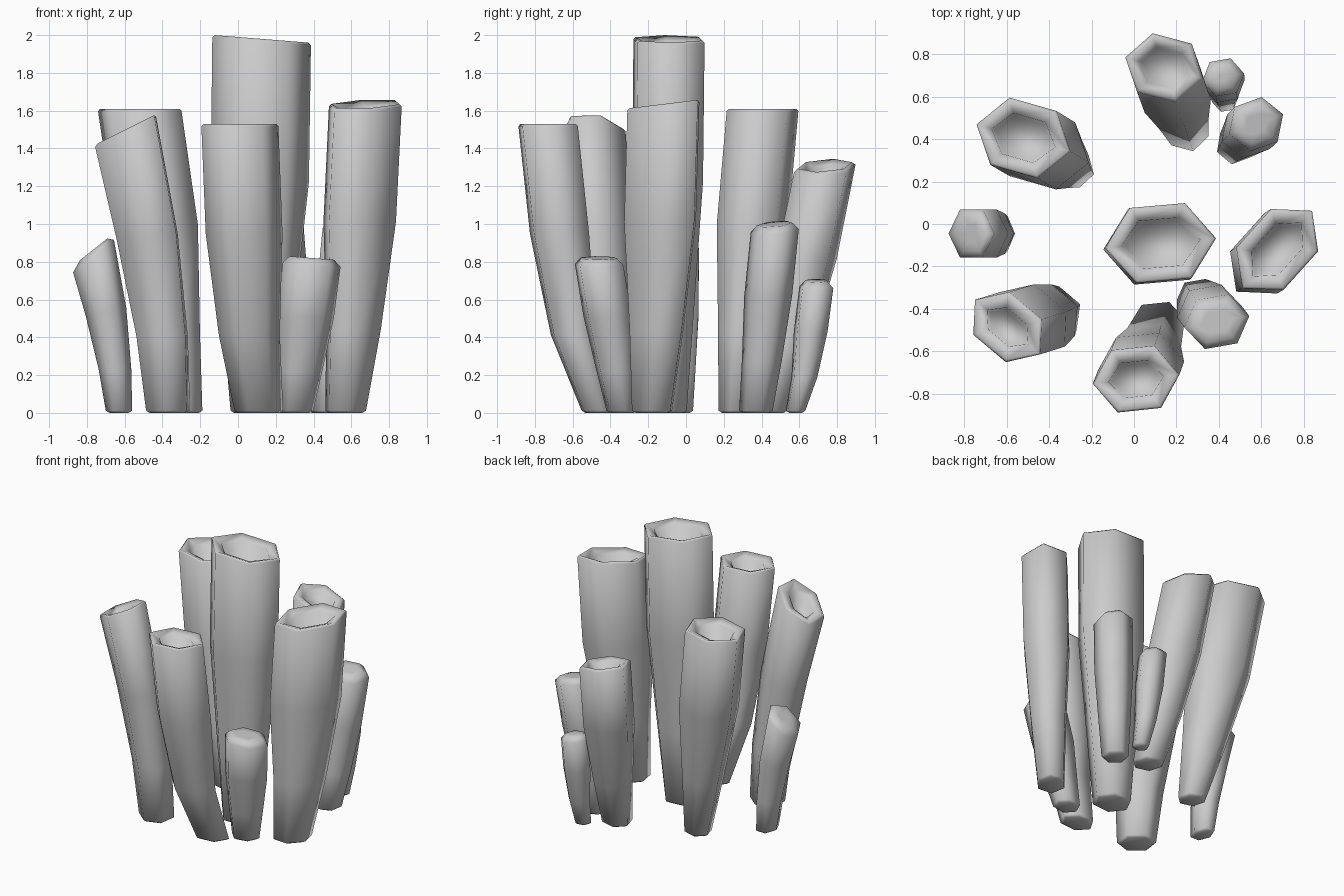
import bpy
import bmesh
from math import cos, sin, radians, tau
from mathutils import Vector

cube = bpy.data.objects.get("Cube")
if cube:
    bpy.data.objects.remove(cube)

SIDES = 6
# Ends as (inset from the wall, drop below the top)
OPEN_END = [(0, 0.012), (0.012, 0), (0.075, 0.025), (0.09, 0.12)]
DISHED_END = [(0, 0.015), (0.02, 0), (0.065, 0.02), (0.08, 0.06)]
DOMED_END = [(0, 0.035), (0.035, 0), (0.08, 0)]


def make_material(name, value):
    material = bpy.data.materials.new(name)
    material.use_nodes = True
    colour = (value, value, value, 1)
    material.diffuse_color = colour
    material.node_tree.nodes["Principled BSDF"].inputs["Base Color"].default_value = colour
    return material


stone_grey = make_material("stone_grey", 0.6)


def tube(name, top, base, radii, angle, base_radii, end, tilt=(0, 0), bend=1.0):
    """Leaning six-sided tube that swells from a narrow foot to a shaped end."""
    bm = bmesh.new()
    top, base = Vector(top), Vector((*base, 0))
    turn = radians(angle)

    def ring(t, inset=0.0, drop=0.0):
        # Section at height fraction t; only the upper part follows the tilt
        centre = base.lerp(top, t ** bend)
        centre.z = top.z * t - drop
        swell = min(1, 1.6 * t)
        rx, ry = [b + (r - b) * swell - inset for r, b in zip(radii, base_radii)]
        loop = []
        for i in range(SIDES):
            a = tau * i / SIDES
            u, v = rx * cos(a), ry * sin(a)
            x = u * cos(turn) - v * sin(turn)
            y = u * sin(turn) + v * cos(turn)
            slope = (tilt[0] * x + tilt[1] * y) * t ** 3
            loop.append(bm.verts.new((centre.x + x, centre.y + y, centre.z + slope)))
        return loop

    # Foot, body, then the end
    loops = [ring(0, 0.02), ring(0, 0, -0.012), ring(0.27), ring(0.62)]
    loops += [ring(1, inset, drop) for inset, drop in end]
    for low, high in zip(loops, loops[1:]):
        for i in range(SIDES):
            j = (i + 1) % SIDES
            bm.faces.new((low[i], low[j], high[j], high[i]))
    bm.faces.new(loops[0][::-1])
    bm.faces.new(loops[-1])
    for face in bm.faces:
        face.smooth = True

    mesh = bpy.data.meshes.new(name)
    bm.to_mesh(mesh)
    bm.free()
    mesh.materials.append(stone_grey)
    obj = bpy.data.objects.new(name, mesh)
    bpy.context.collection.objects.link(obj)


# Large open tubes
tube("centre_tube", top=(0.125, -0.09, 1.98), base=(0.1, -0.11), radii=(0.262, 0.205),
     angle=5, base_radii=(0.14, 0.125), end=OPEN_END, tilt=(-0.08, 0))
tube("right_tube", top=(0.674, -0.12, 1.635), base=(0.57, -0.18), radii=(0.245, 0.172),
     angle=48, base_radii=(0.13, 0.1), end=OPEN_END, tilt=(0, 0.12), bend=0.7)
tube("front_tube", top=(0.01, -0.73, 1.53), base=(0.11, -0.46), radii=(0.205, 0.17),
     angle=6, base_radii=(0.13, 0.1), end=OPEN_END, bend=0.53)
tube("front_left_tube", top=(-0.595, -0.485, 1.5), base=(-0.37, -0.415), radii=(0.2, 0.152),
     angle=-40, base_radii=(0.13, 0.12), end=OPEN_END, tilt=(0.5, 0), bend=1.5)
tube("back_left_tube", top=(-0.52, 0.405, 1.61), base=(-0.28, 0.26), radii=(0.23, 0.19),
     angle=-16, base_radii=(0.095, 0.09), end=OPEN_END, bend=0.95)
tube("back_tube", top=(0.143, 0.735, 1.31), base=(0.25, 0.44), radii=(0.19, 0.165),
     angle=-15, base_radii=(0.105, 0.1), end=DISHED_END, tilt=(-0.2, 0.05), bend=0.85)

# Small tubes with closed ends
tube("back_right_tube", top=(0.575, 0.47, 1.0), base=(0.475, 0.37), radii=(0.135, 0.128),
     angle=20, base_radii=(0.09, 0.09), end=DOMED_END, tilt=(-0.15, 0.1), bend=0.9)
tube("small_back_tube", top=(0.42, 0.69, 0.7), base=(0.43, 0.58), radii=(0.1, 0.095),
     angle=10, base_radii=(0.06, 0.055), end=DOMED_END, tilt=(-0.15, 0), bend=0.65)
tube("small_front_tube", top=(0.39, -0.46, 0.82), base=(0.3, -0.34), radii=(0.155, 0.135),
     angle=10, base_radii=(0.1, 0.085), end=DOMED_END, tilt=(-0.08, 0))
tube("small_left_tube", top=(-0.765, -0.045, 0.865), base=(-0.63, -0.045), radii=(0.108, 0.13),
     angle=0, base_radii=(0.07, 0.095), end=DOMED_END, tilt=(0.8, 0), bend=1.4)
